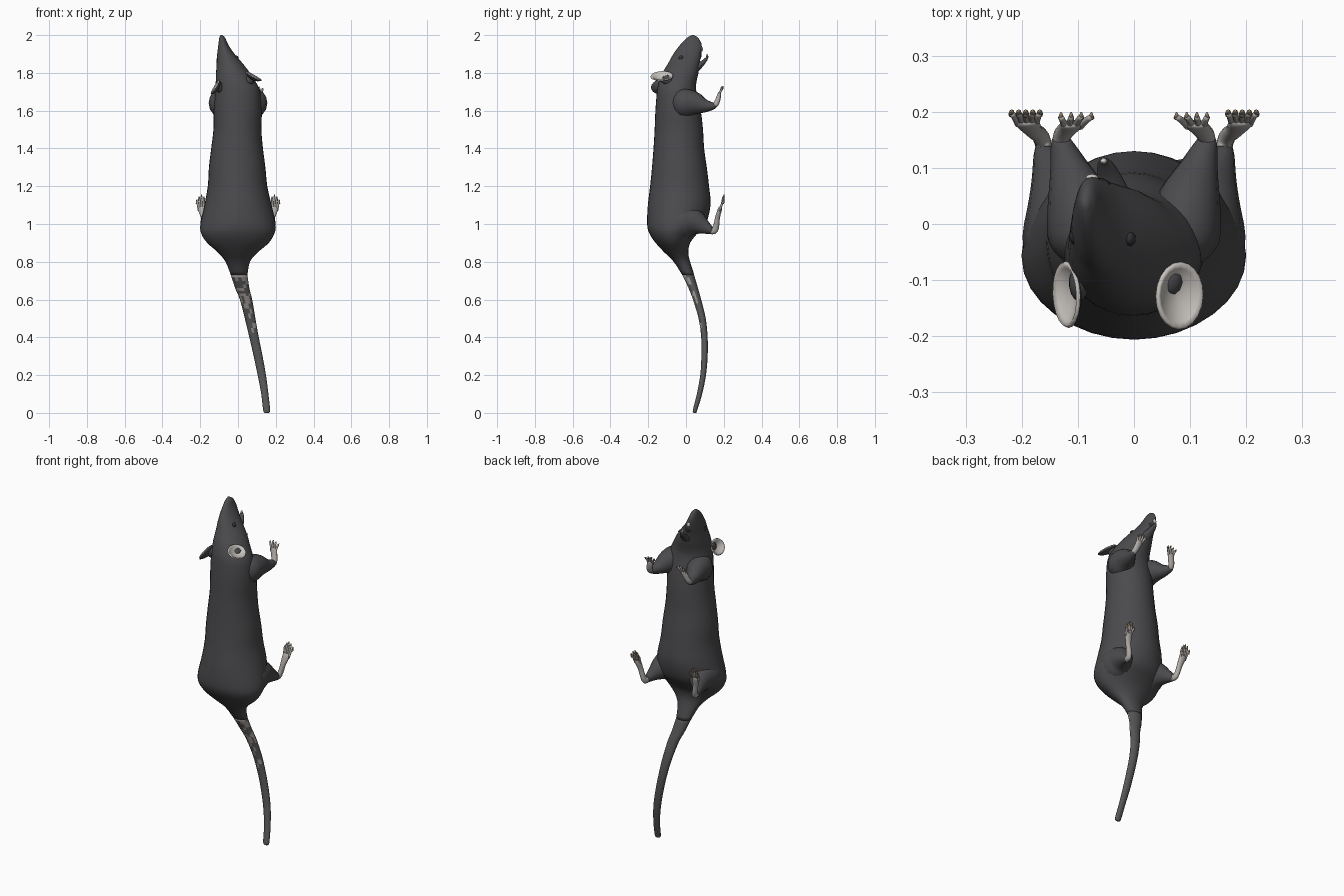
import bpy, bmesh, math, random
from mathutils import Vector

random.seed(4)


def material(name, col):
    m = bpy.data.materials.new(name)
    m.diffuse_color = (*col, 1)
    return m


FUR = material("dark fur", (0.07, 0.07, 0.075))
TAIL = material("tail grey", (0.095, 0.095, 0.095))
PATCH = material("pale tail skin", (0.33, 0.30, 0.28))
EAR = material("ear skin", (0.56, 0.53, 0.50))
PAW = material("paw skin", (0.42, 0.40, 0.38))
CLAW = material("tan claw", (0.32, 0.24, 0.16))
BLACK = material("eye black", (0.03, 0.03, 0.033))
TOOTH = material("tooth", (0.65, 0.62, 0.57))


def finish(name, bm, mats, mirror=False):
    me = bpy.data.meshes.new(name)
    bm.to_mesh(me)
    bm.free()
    for p in me.polygons:
        p.use_smooth = True
    for m in mats:
        me.materials.append(m)
    ob = bpy.data.objects.new(name, me)
    bpy.context.collection.objects.link(ob)
    if mirror:
        ob.modifiers.new("mirror", 'MIRROR').use_mirror_merge = False
    return ob


def spline(rows, n):
    """Smooth in-between rows (Catmull-Rom)."""
    out = []
    for i in range(len(rows) - 1):
        a, b = rows[max(i - 1, 0)], rows[i]
        c, d = rows[i + 1], rows[min(i + 2, len(rows) - 1)]
        for k in range(n):
            t = k / n
            out.append([0.5 * (2 * q + (r - p) * t + (2 * p - 5 * q + 4 * r - s) * t * t
                               + (3 * q - p - 3 * r + s) * t ** 3)
                        for p, q, r, s in zip(a, b, c, d)])
    out.append(list(rows[-1]))
    return out


def skin(rings):
    bm = bmesh.new()
    vs = [[bm.verts.new(p) for p in ring] for ring in rings]
    n = len(vs[0])
    for a, b in zip(vs, vs[1:]):
        for i in range(n):
            bm.faces.new((a[i], a[(i + 1) % n], b[(i + 1) % n], b[i]))
    bm.faces.new(vs[0])
    bm.faces.new(vs[-1])
    bmesh.ops.recalc_face_normals(bm, faces=bm.faces)
    return bm


def loft(rows, seg, n=3):
    """Horizontal elliptical slices given as z, x min, x max, y min, y max."""
    rings = []
    for z, x0, x1, y0, y1 in spline(rows, n):
        rings.append([((x0 + x1) / 2 + (x1 - x0) / 2 * math.cos(2 * math.pi * i / seg),
                       (y0 + y1) / 2 + (y1 - y0) / 2 * math.sin(2 * math.pi * i / seg), z)
                      for i in range(seg)])
    return skin(rings)


def tube(name, pts, mat, seg=14, n=3, mirror=True):
    """Tube along x, y, z with a sideways and an up radius at each point."""
    rows = spline(pts, n)
    rings = []
    for i, r in enumerate(rows):
        t = (Vector(rows[min(i + 1, len(rows) - 1)][:3]) - Vector(rows[max(i - 1, 0)][:3])).normalized()
        u = (Vector((1, 0, 0)) - t * t.x).normalized()
        v = t.cross(u)
        rings.append([Vector(r[:3]) + u * r[3] * math.cos(2 * math.pi * k / seg)
                      + v * r[4] * math.sin(2 * math.pi * k / seg) for k in range(seg)])
    return finish(name, skin(rings), [mat], mirror)


def ball(name, loc, size, mat):
    bm = bmesh.new()
    bmesh.ops.create_uvsphere(bm, u_segments=14, v_segments=10, radius=1)
    ob = finish(name, bm, [mat])
    ob.location, ob.scale = loc, size
    return ob


# body and head in one skin
body = [(2.0, -.092, -.082, .03, .042), (1.985, -.099, -.068, .005, .065), (1.95, -.104, -.052, -.03, .083),
        (1.9, -.11, -.018, -.067, .080), (1.85, -.113, .025, -.095, .072), (1.8, -.116, .063, -.125, .066),
        (1.75, -.118, .095, -.145, .055), (1.7, -.122, .117, -.154, .055), (1.6, -.128, .126, -.162, .078),
        (1.5, -.130, .124, -.166, .09), (1.4, -.142, .132, -.172, .096), (1.3, -.154, .145, -.18, .11),
        (1.2, -.16, .155, -.19, .122), (1.1, -.178, .178, -.202, .13), (1.0, -.199, .199, -.206, .105),
        (.95, -.195, .193, -.194, .06), (.9, -.163, .163, -.161, .022), (.85, -.107, .105, -.115, .012),
        (.8, -.066, .063, -.065, .022), (.73, -.038, .05, -.02, .044)]
finish("body", loft(body, 32), [FUR])

# tail with worn pale patches on the back
tail = [(.73, -.038, .05, -.02, .044), (.66, -.015, .06, .013, .064), (.6, .01, .075, .036, .081),
        (.5, .036, .092, .066, .105), (.4, .06, .11, .08, .115), (.3, .083, .13, .081, .115),
        (.2, .104, .148, .075, .106), (.1, .123, .161, .057, .086), (.015, .133, .17, .036, .06),
        (0, .14, .163, .04, .055)]
bm = loft(tail, 14, 4)
bm.normal_update()
for f in bm.faces:
    z = f.calc_center_median().z
    chance = 0.5 if z > 0.58 else 0.15 if z > 0.42 else 0
    f.material_index = int(f.normal.y < -0.1 and random.random() < chance)
finish("tail", bm, [TAIL, PATCH])


# ears: thin bowls, pale inside and furry outside
def ear(name, centre, normal, wide, long):
    n = Vector(normal).normalized()
    v = Vector((0, 1, 0))
    v = (v - n * v.dot(n)).normalized()
    u = v.cross(n)
    bm = bmesh.new()
    seg, rings = 20, []
    for r in (0.05, 0.35, 0.65, 0.85, 1.0):
        ring = []
        for i in range(seg):
            a = 2 * math.pi * i / seg
            p = (Vector(centre) + u * wide * r * math.cos(a) + v * long * r * math.sin(a)
                 - n * 0.02 * (1 - r * r))
            ring.append(bm.verts.new(p))
        rings.append(ring)
    bm.faces.new(rings[0])
    for a, b in zip(rings, rings[1:]):
        for i in range(seg):
            j = (i + 1) % seg
            bm.faces.new((a[i], b[i], b[j], a[j]))
    ob = finish(name, bm, [EAR, FUR])
    s = ob.modifiers.new("thickness", 'SOLIDIFY')
    s.thickness, s.offset, s.material_offset = 0.007, -1, 1


ear("right_ear", (.084, -.128, 1.787), (.5, -.05, .87), .045, .057)
ear("left_ear", (-.124, -.126, 1.728), (-.87, -.05, .5), .042, .056)
ball("right_ear_root", (.062, -.098, 1.762), (.026, .032, .026), FUR)
ball("left_ear_root", (-.098, -.105, 1.725), (.018, .032, .03), FUR)

# eyes
ball("right_eye", (-.008, -.026, 1.875), (.011, .014, .017), BLACK)
ball("left_eye", (-.107, -.022, 1.865), (.008, .014, .017), BLACK)

# open mouth, lower jaw and teeth
ball("mouth", (-.062, .066, 1.895), (.022, .016, .028), BLACK)
tube("lower_jaw", [(-.035, .04, 1.815, .035, .025), (-.045, .085, 1.85, .022, .014),
                   (-.052, .108, 1.875, .013, .008), (-.054, .115, 1.89, .005, .004)], FUR, mirror=False)
ball("upper_teeth", (-.075, .083, 1.925), (.011, .006, .013), TOOTH)
ball("lower_teeth", (-.054, .112, 1.89), (.006, .005, .01), TOOTH)

# front limbs
tube("front_leg", [(.075, -.06, 1.64, .045, .06), (.085, -.02, 1.64, .068, .078), (.098, .04, 1.64, .058, .065),
                   (.116, .1, 1.625, .035, .036), (.13, .145, 1.625, .019, .019), (.132, .155, 1.628, .012, .012)], FUR)
tube("front_paw", [(.131, .142, 1.622, .014, .014), (.128, .158, 1.634, .016, .015), (.118, .17, 1.662, .018, .013),
                   (.11, .177, 1.69, .02, .009), (.109, .179, 1.697, .01, .005)], PAW)
for i in range(4):
    k = i / 3
    x0, x1, top = .096 + .028 * k, .076 + .054 * k, 1.728 - .02 * abs(k - .4)
    tube("front_toe", [(x0, .173, 1.68, .006, .006), ((x0 + x1) / 2, .184, 1.705, .006, .006),
                       (x1, .191, top, .005, .005)], PAW, 8, 2)
    tube("front_claw", [(x1, .189, top - .006, .0055, .0055), (x1, .198, top + .004, .002, .002)], CLAW, 8, 2)

# hind limbs
tube("hind_leg", [(.1, -.09, 1.02, .06, .07), (.11, -.03, 1.01, .088, .095), (.125, .04, 1.01, .07, .075),
                  (.148, .095, .985, .036, .04), (.16, .13, .967, .019, .022), (.161, .14, .966, .012, .015)], FUR)
tube("hind_paw", [(.16, .125, .966, .014, .018), (.163, .148, .965, .015, .019), (.17, .16, .99, .014, .016),
                  (.18, .167, 1.035, .016, .013), (.19, .18, 1.08, .022, .011), (.192, .183, 1.092, .012, .006)], PAW)
for i in range(5):
    k = i / 4
    x0, x1 = .175 + .032 * k, .168 + .05 * k
    top = 1.143 - .035 * abs(k - .5) ** 1.5 * 2
    tube("hind_toe", [(x0, .178, 1.07, .006, .006), ((x0 + x1) / 2, .19, 1.105, .006, .006),
                      (x1, .197, top, .005, .005)], PAW, 8, 2)
    tube("hind_claw", [(x1, .195, top - .012, .0058, .0058), (x1, .199, top, .005, .005),
                       (x1, .202, top + .012, .002, .002)], CLAW, 8, 2)
